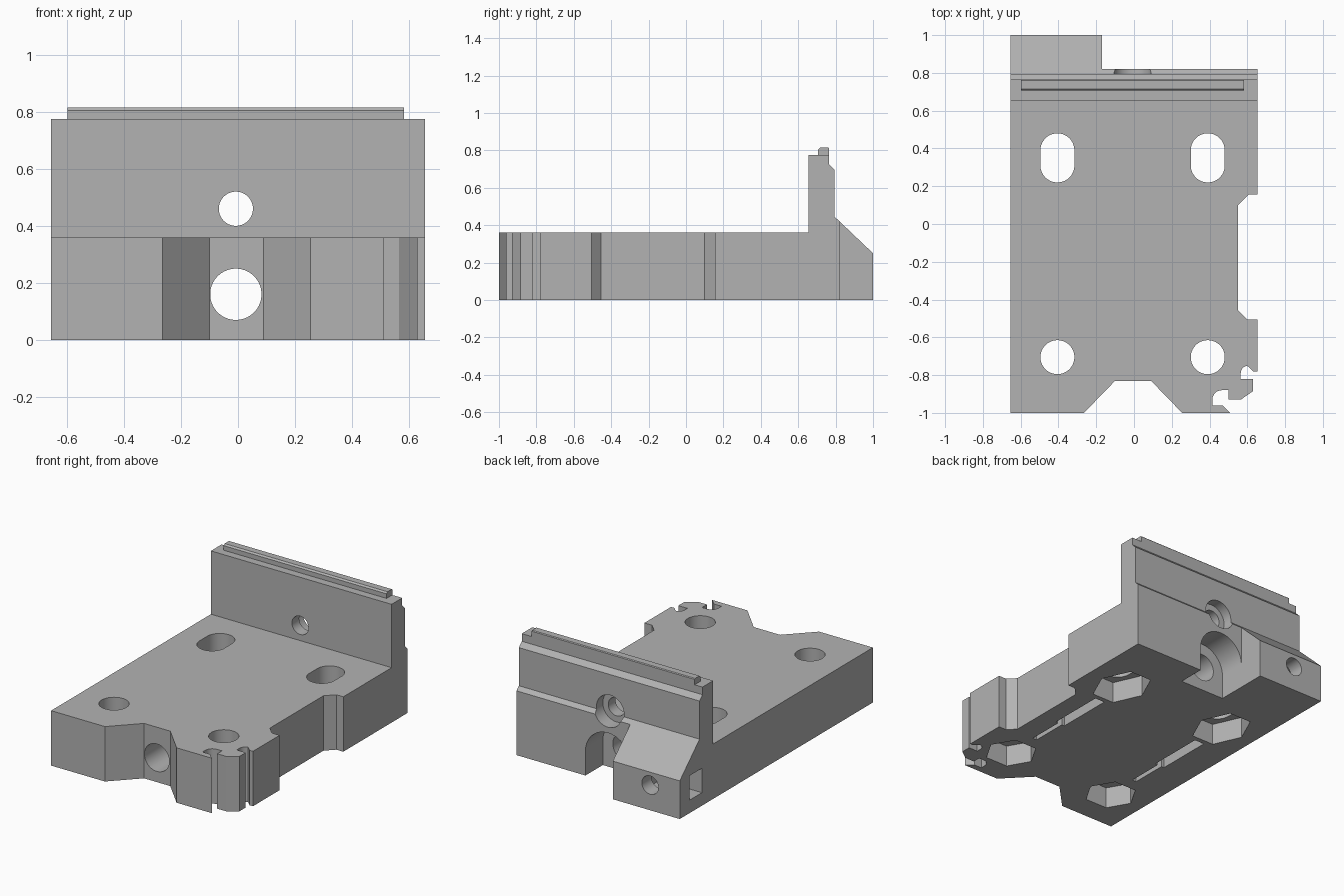
import bpy, bmesh, math

cube = bpy.data.objects.get("Cube")
if cube:
    bpy.data.objects.remove(cube, do_unlink=True)

grey = bpy.data.materials.new("plain grey")
grey.use_nodes = True
grey.diffuse_color = (0.45, 0.45, 0.45, 1)
grey.node_tree.nodes["Principled BSDF"].inputs["Base Color"].default_value = (0.45, 0.45, 0.45, 1)

MID = -0.0075  # centre line of the holes


def prism(name, points, axis, lo, hi):
    """Extrude a 2D outline along an axis."""
    place = {"x": lambda u, v, w: (w, u, v),
             "y": lambda u, v, w: (u, w, v),
             "z": lambda u, v, w: (u, v, w)}[axis]
    bm = bmesh.new()
    face = bm.faces.new([bm.verts.new(place(u, v, lo)) for u, v in points])
    ext = bmesh.ops.extrude_face_region(bm, geom=[face])
    verts = [e for e in ext["geom"] if isinstance(e, bmesh.types.BMVert)]
    bmesh.ops.translate(bm, verts=verts, vec=place(0, 0, hi - lo))
    bmesh.ops.recalc_face_normals(bm, faces=bm.faces)
    mesh = bpy.data.meshes.new(name)
    bm.to_mesh(mesh)
    bm.free()
    obj = bpy.data.objects.new(name, mesh)
    bpy.context.collection.objects.link(obj)
    mesh.materials.append(grey)
    return obj


def rect(u0, u1, v0, v1):
    return [(u0, v0), (u1, v0), (u1, v1), (u0, v1)]


def ring(u, v, r, n=48, stretch=0.0):
    """Regular outline, optionally lengthened along v."""
    pts = []
    for i in range(n):
        a = math.tau * (i + (0 if n == 6 else 0.5)) / n
        s = round(math.sin(a), 6)
        side = (s > 0) - (s < 0)
        pts.append((u + r * math.cos(a), v + r * s + side * stretch / 2))
    return pts


def arc(u, v, r, start, end, n=8):
    return [(u + r * math.cos(math.radians(start + (end - start) * i / n)),
             v + r * math.sin(math.radians(start + (end - start) * i / n)))
            for i in range(n + 1)]


# Body: side profile with plate, upright wall and sloped rear
body = prism("carriage_body", [
    (-1, 0), (1, 0), (1, 0.25), (0.795, 0.445), (0.795, 0.695), (0.765, 0.725),
    (0.765, 0.775), (0.655, 0.775), (0.655, 0.36), (-1, 0.36)],
    "x", -0.655, 0.655)


def cut(points, axis, lo, hi):
    cutter = prism("cutter", points, axis, lo, hi)
    cutter.hide_render = True
    mod = body.modifiers.new("cut", "BOOLEAN")
    mod.operation = "DIFFERENCE"
    mod.solver = "EXACT"
    mod.object = cutter
    bpy.context.view_layer.objects.active = body
    bpy.ops.object.modifier_apply(modifier=mod.name)
    bpy.data.objects.remove(cutter, do_unlink=True)


# Rear clearance beside the clamp block
cut(rect(-0.17, 0.8, 0.82, 1.2), "z", -0.1, 0.6)

# Front and side notches
cut([(0.255, -1), (0.09, -0.83), (-0.1, -0.83), (-0.265, -1), (-0.265, -1.1), (0.255, -1.1)],
    "z", -0.1, 0.5)
cut([(0.8, 0.155), (0.605, 0.155), (0.55, 0.1), (0.55, -0.455), (0.6, -0.505), (0.8, -0.505)],
    "z", -0.1, 0.5)

# Hooked cable notches at the front corner
cut([(0.8, -0.78), (0.63, -0.78), (0.605, -0.755)] + arc(0.605, -0.79, 0.04, 100, 180)
    + [(0.565, -0.82), (0.63, -0.82), (0.63, -0.885), (0.565, -0.93), (0.5, -0.93), (0.5, -0.88)]
    + arc(0.465, -0.93, 0.05, 90, 180)
    + [(0.415, -0.96), (0.47, -0.96), (0.51, -1), (0.51, -1.1), (0.8, -1.1)],
    "z", -0.1, 0.5)

# Bolt holes, nut recesses and tie grooves, mirrored left and right
for side in (-1, 1):
    x = MID + side * 0.398
    for y, stretch in ((-0.705, 0), (0.35, 0.08)):
        cut(ring(x, y, 0.09, stretch=stretch), "z", -0.1, 0.5)
        cut(ring(x, y, 0.16, 6, stretch), "z", -0.1, 0.14)
    cut(rect(x - 0.015, x + 0.015, -0.48, 0.14), "z", -0.1, 0.08)
    cut(rect(x - 0.035, x + 0.035, -0.24, 0.14), "z", -0.1, 0.08)

# Long rod bore with an arched rear seat
cut(ring(MID, 0.16, 0.09), "y", -1.1, 0.9)
cut(arc(MID, 0.16, 0.1625, 0, 180, 32) + [(MID - 0.1625, -0.1), (MID + 0.1625, -0.1)],
    "y", 0.64, 0.9)

# Wall hole with rear counterbore
cut(ring(MID, 0.46, 0.06), "y", 0.5, 0.9)
cut(ring(MID, 0.46, 0.1), "y", 0.73, 0.9)

# Clamp block screw hole and side nut pocket
cut(ring(-0.44, 0.165, 0.06), "y", 0.7, 1.1)
cut(rect(0.77, 0.9, 0.085, 0.245), "x", -0.8, -0.35)

# Rail along the top of the wall
rail = prism("top_rail", [(0.706, 0.77), (0.765, 0.77), (0.765, 0.81), (0.76, 0.815),
                          (0.716, 0.815), (0.706, 0.805)], "x", -0.598, 0.583)

for obj in (body, rail):
    bpy.ops.object.select_all(action="DESELECT")
    obj.select_set(True)
    bpy.context.view_layer.objects.active = obj
    bpy.ops.object.shade_smooth_by_angle(angle=math.radians(25))
